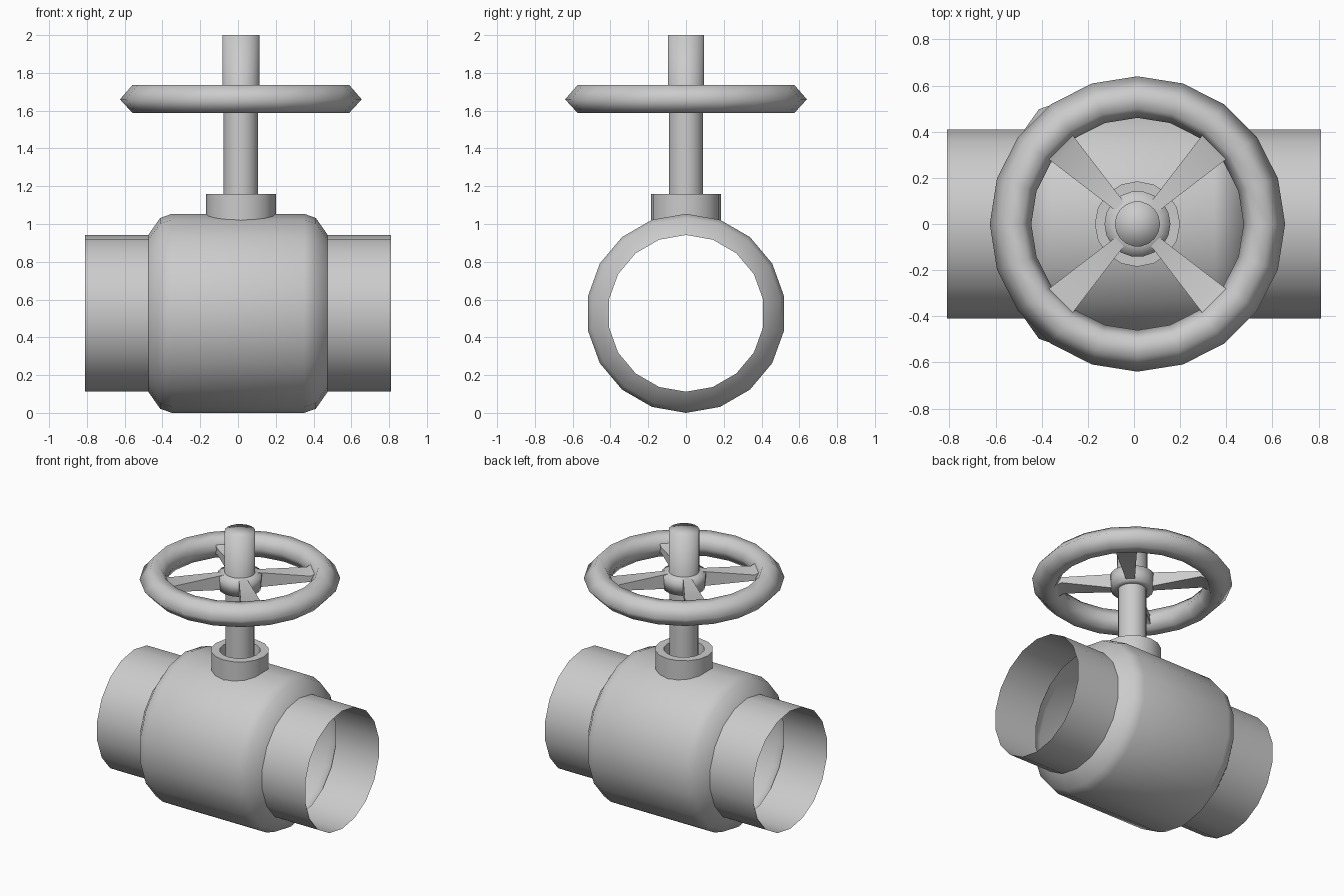
import bpy, bmesh
from math import sin, cos, pi, radians

if "Cube" in bpy.data.objects:
    bpy.data.objects.remove(bpy.data.objects["Cube"])

CX = 0.015    # the stem and wheel sit slightly off centre
AXIS = 0.527  # height of the pipe axis


def finish(name, bm, angle):
    bmesh.ops.recalc_face_normals(bm, faces=bm.faces)
    me = bpy.data.meshes.new(name)
    bm.to_mesh(me)
    bm.free()
    ob = bpy.data.objects.new(name, me)
    bpy.context.collection.objects.link(ob)
    bpy.ops.object.select_all(action='DESELECT')
    ob.select_set(True)
    bpy.context.view_layer.objects.active = ob
    if angle:
        bpy.ops.object.shade_smooth_by_angle(angle=radians(angle))
    else:
        bpy.ops.object.shade_smooth()
    return ob


def lathe(name, profile, sides, axis='Z', closed=False, angle=0):
    """Revolve (radius, position) points; radius 0 makes a centre point."""
    bm = bmesh.new()
    rings = []
    for r, h in profile:
        ring = []
        for i in range(sides if r else 1):
            a = 2 * pi * i / sides
            if axis == 'Z':
                co = (CX + r * cos(a), r * sin(a), h)
            else:
                co = (h, r * sin(a), AXIS + r * cos(a))
            ring.append(bm.verts.new(co))
        rings.append(ring)
    pairs = list(zip(rings, rings[1:]))
    if closed:
        pairs.append((rings[-1], rings[0]))
    for a, b in pairs:
        for i in range(sides):
            j = (i + 1) % sides
            quad = [a[i % len(a)], a[j % len(a)], b[j % len(b)], b[i % len(b)]]
            bm.faces.new(list(dict.fromkeys(quad)))
    return finish(name, bm, angle)


# Hollow valve body with its two open pipe ends
half = [(0.415, 0.81), (0.415, 0.475), (0.505, 0.412), (0.527, 0.35)]
body = [(r, -x) for r, x in half] + half[::-1]
lathe("valve_body", body, 18, axis='X', angle=50)

# Collar with a recessed top
lathe("neck_collar", [(0.185, 0.97), (0.185, 1.16), (0.13, 1.16), (0.12, 1.06), (0, 1.06)],
      16, angle=60)

# Stem below the wheel and the thicker stem end above it
lathe("stem", [(0.092, 1.0), (0.092, 1.62)], 18)
lathe("stem_end", [(0.098, 1.6), (0.098, 2.0), (0, 2.0)], 18)

# Wheel hub
lathe("wheel_hub", [(0.09, 1.595), (0.135, 1.595), (0.143, 1.70), (0.095, 1.71)], 18)

# Wheel rim with a six-sided section
rim = [(0.64, 1.66), (0.573, 1.737), (0.50, 1.732), (0.46, 1.66), (0.50, 1.588), (0.573, 1.587)]
lathe("wheel_rim", rim, 20, closed=True)

# Four wedge spokes: narrow and tall at the hub, wide and thin at the rim
sections = [(0.11, 0.026, 0.052), (0.445, 0.070, 0.020), (0.51, 0.080, 0.055)]
for k in range(4):
    a = pi / 4 + k * pi / 2
    bm = bmesh.new()
    loops = []
    for r, w, h in sections:
        loops.append([bm.verts.new((CX + r * cos(a) - s * w * sin(a),
                                    r * sin(a) + s * w * cos(a), 1.655 + t * h))
                      for s, t in ((-1, -1), (1, -1), (1, 1), (-1, 1))])
    for p, q in zip(loops, loops[1:]):
        for i in range(4):
            j = (i + 1) % 4
            bm.faces.new((p[i], p[j], q[j], q[i]))
    bm.faces.new(loops[0])
    bm.faces.new(loops[-1])
    finish(f"wheel_spoke_{k + 1}", bm, 50)
